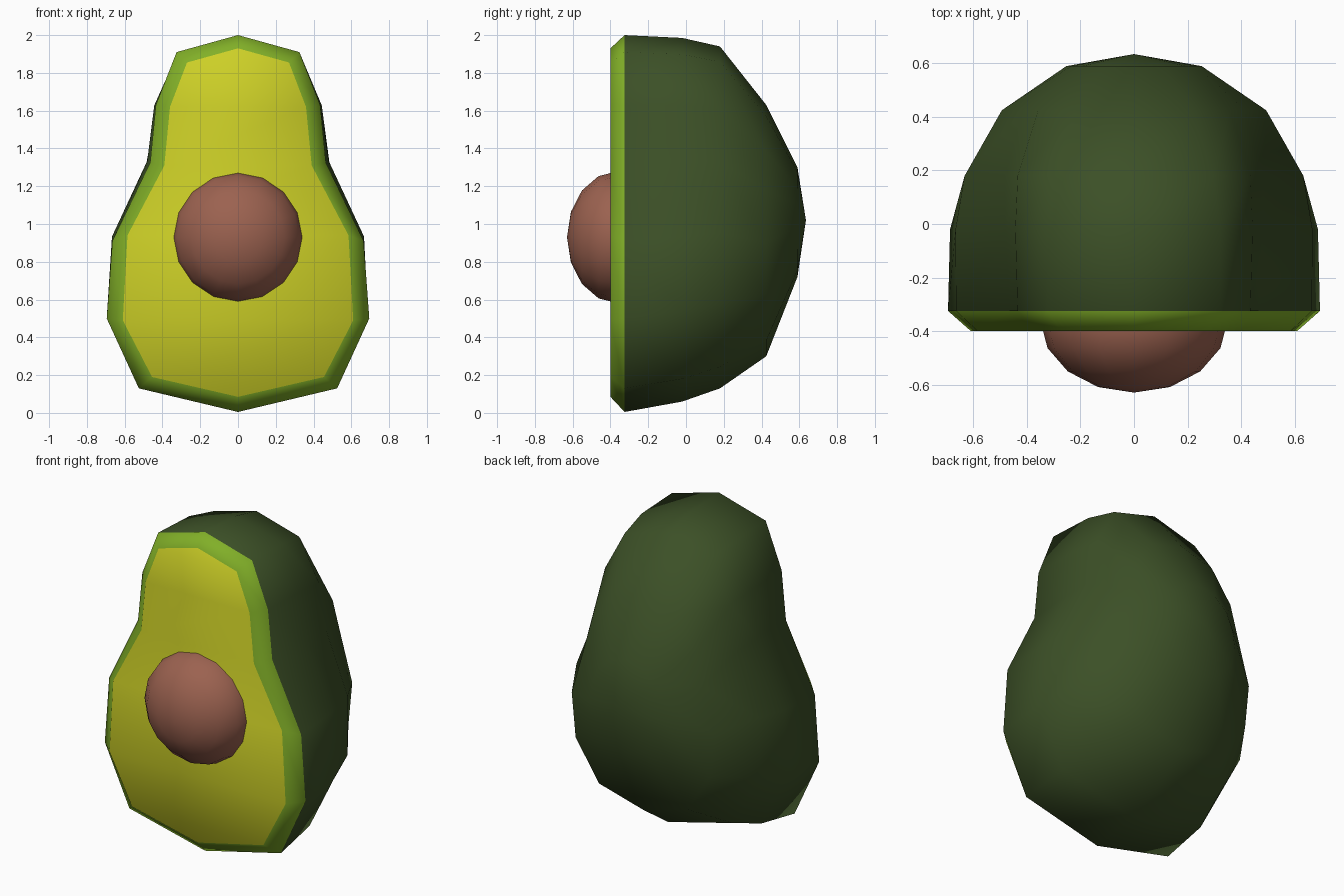
import bpy, bmesh
from math import sin, acos, pi
from mathutils import Matrix

cube = bpy.data.objects.get("Cube")
if cube:
    bpy.data.objects.remove(cube, do_unlink=True)


def material(name, rgb):
    m = bpy.data.materials.new(name)
    m.use_nodes = True
    m.diffuse_color = (*rgb, 1)
    m.node_tree.nodes["Principled BSDF"].inputs["Base Color"].default_value = (*rgb, 1)
    return m


skin = material("dark green skin", (0.045, 0.08, 0.02))
rind = material("light green rind", (0.22, 0.43, 0.021))
flesh = material("yellow flesh", (0.61, 0.63, 0.02))
brown = material("brown seed", (0.33, 0.122, 0.08))


def finish(bm, name, mats):
    bmesh.ops.recalc_face_normals(bm, faces=bm.faces)
    for f in bm.faces:
        f.smooth = True
    mesh = bpy.data.meshes.new(name)
    bm.to_mesh(mesh)
    bm.free()
    for m in mats:
        mesh.materials.append(m)
    ob = bpy.data.objects.new(name, mesh)
    bpy.context.collection.objects.link(ob)
    return ob


# Half outlines, top to bottom, of the cut face and of the rim behind it
cut = [(0, 1.93), (0.27, 1.855), (0.36, 1.62), (0.39, 1.31),
       (0.585, 0.94), (0.61, 0.49), (0.455, 0.19), (0, 0.085)]
rim = [(0, 2), (0.325, 1.91), (0.435, 1.63), (0.465, 1.325),
       (0.665, 0.91), (0.695, 0.5), (0.525, 0.13), (0, 0.005)]
# Back rings: y, bottom, top, half width, rounding towards an oval
back = [(-0.02, 0.06, 1.985, 0.695, 0.08), (0.18, 0.13, 1.94, 0.655, 0.25),
        (0.425, 0.3, 1.63, 0.505, 0.55), (0.59, 0.72, 1.3, 0.255, 0.9)]


def back_ring(bottom, top, width, rounding):
    pts = []
    for x, z in rim:
        t = (z - 0.005) / 1.995
        oval = sin(acos(max(-1, min(1, 2 * t - 1))))
        w = (1 - rounding) * x / 0.695 + rounding * oval
        pts.append((w * width, bottom + t * (top - bottom)))
    return pts


# Halved fruit: cut face, rind bevel and skin
bm = bmesh.new()


def add_ring(y, half):
    pts = half + [(-x, z) for x, z in reversed(half[1:-1])]
    return [bm.verts.new((x, y, z)) for x, z in pts]


rings = [add_ring(-0.4, cut), add_ring(-0.325, rim)]
rings += [add_ring(y, back_ring(*rest)) for y, *rest in back]
n = len(rings[0])
for k, (a, b) in enumerate(zip(rings, rings[1:])):
    for i in range(n):
        j = (i + 1) % n
        bm.faces.new((a[i], a[j], b[j], b[i])).material_index = 0 if k else 1
apex = bm.verts.new((0, 0.635, 1.02))
for i in range(n):
    bm.faces.new((rings[-1][i], rings[-1][(i + 1) % n], apex))
# Cut face as strips from side to side
c = rings[0]
for i in range(n // 2):
    strip = [c[i], c[i + 1], c[n - i - 1], c[(n - i) % n]]
    bm.faces.new(list(dict.fromkeys(strip))).material_index = 2
finish(bm, "fruit_half", [skin, rind, flesh])

# Seed: flattened ball with its pole facing the front
bm = bmesh.new()
bmesh.ops.create_uvsphere(bm, u_segments=16, v_segments=8, radius=1)
bmesh.ops.transform(bm, verts=bm.verts, matrix=Matrix.Translation((0, -0.36, 0.93))
                    @ Matrix.Diagonal((0.35, 0.27, 0.35, 1)) @ Matrix.Rotation(pi / 2, 4, 'X'))
finish(bm, "seed", [brown])
